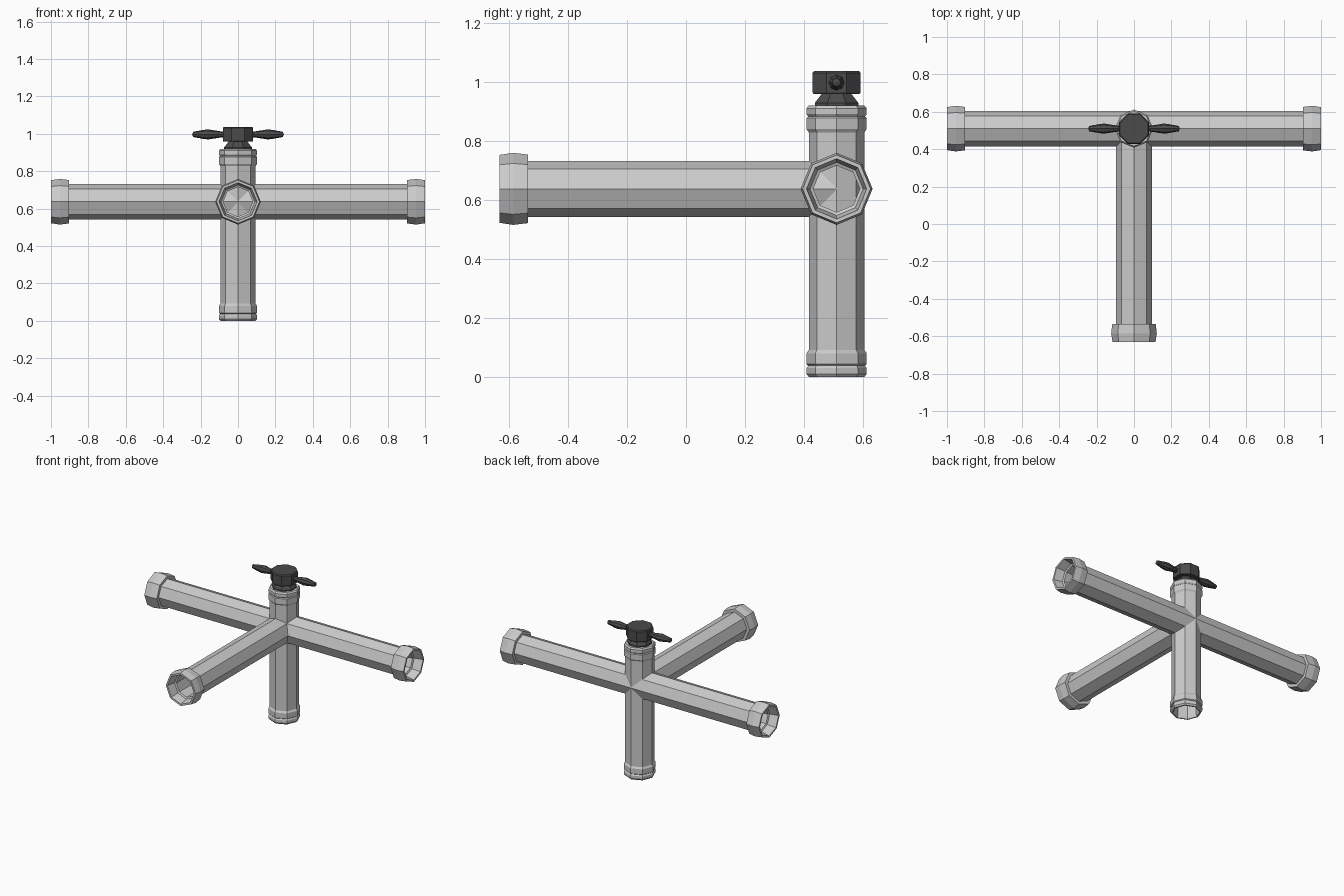
import bpy, bmesh, math
from mathutils import Matrix, Vector

if "Cube" in bpy.data.objects:
    bpy.data.objects.remove(bpy.data.objects["Cube"])

CY, CZ = 0.51, 0.637   # where all pipes cross


def lathe(name, profile, origin, direction=(0, 0, 1), turn=0.0, color=None):
    """Eight-sided flat-shaded lathe of (radius, height) points along a direction."""
    bm = bmesh.new()
    rings = []
    for r, h in profile:
        if r == 0:
            rings.append([bm.verts.new((0, 0, h))] * 8)
        else:
            angles = [math.radians(45 * i) + turn for i in range(8)]
            rings.append([bm.verts.new((r * math.cos(a), r * math.sin(a), h)) for a in angles])
    for low, high in zip(rings, rings[1:]):
        for i in range(8):
            j = (i + 1) % 8
            corners = dict.fromkeys((low[i], low[j], high[j], high[i]))
            bm.faces.new(list(corners))
    rot = Vector((0, 0, 1)).rotation_difference(Vector(direction)).to_matrix().to_4x4()
    bmesh.ops.transform(bm, matrix=Matrix.Translation(origin) @ rot, verts=bm.verts)
    bmesh.ops.recalc_face_normals(bm, faces=bm.faces)
    mesh = bpy.data.meshes.new(name)
    bm.to_mesh(mesh)
    bm.free()
    obj = bpy.data.objects.new(name, mesh)
    bpy.context.collection.objects.link(obj)
    if color:
        mesh.materials.append(color)
    return obj


dark = bpy.data.materials.new("dark_metal")
dark.diffuse_color = (0.07, 0.07, 0.07, 1)
dark.use_nodes = True
dark.node_tree.nodes["Principled BSDF"].inputs["Base Color"].default_value = dark.diffuse_color


# horizontal arms: outer wall, flared collar, lip and bore
def arm(name, length, direction):
    c = length - 0.097
    profile = [(0.095, 0), (0.095, c), (0.116, c), (0.122, c + 0.05),
               (0.115, length), (0.102, length), (0.09, length - 0.06),
               (0.079, length - 0.065), (0.079, 0)]
    lathe(name, profile, (0, CY, CZ), direction)


arm("right_pipe", 1.0, (1, 0, 0))
arm("left_pipe", 1.0, (-1, 0, 0))
arm("front_pipe", CY + 0.632, (0, -1, 0))

# upright pipe: the same double bead at the foot and at the closed top
bead = [(0.094, 0), (0.102, 0.01), (0.102, 0.03), (0.096, 0.038),
        (0.102, 0.043), (0.102, 0.08), (0.094, 0.092)]
top = 0.92
upright = ([(0.079, 0.6), (0.079, 0.03), (0.085, 0)] + bead
           + [(r, top - h) for r, h in reversed(bead)] + [(0, top)])
lathe("upright_pipe", upright, (0, CY, 0))

# valve neck and knob
half = math.radians(22.5)
lathe("valve_neck", [(0, 0.915), (0.08, 0.915), (0.08, 0.928), (0.055, 0.958), (0, 0.965)],
      (0, CY, 0), turn=half, color=dark)
lathe("valve_knob", [(0, 0.958), (0.084, 0.958), (0.088, 0.964), (0.088, 1.03), (0.082, 1.037), (0, 1.037)],
      (0, CY, 0), turn=half, color=dark)

# valve wings
wing = [(0, 0.05), (0.014, 0.05), (0.016, 0.09), (0.027, 0.16), (0.024, 0.185), (0.014, 0.24), (0, 0.245)]
for side, s in (("right", 1), ("left", -1)):
    lathe(side + "_valve_wing", wing, (0, CY, 0.997), (s, 0, 0), color=dark)
